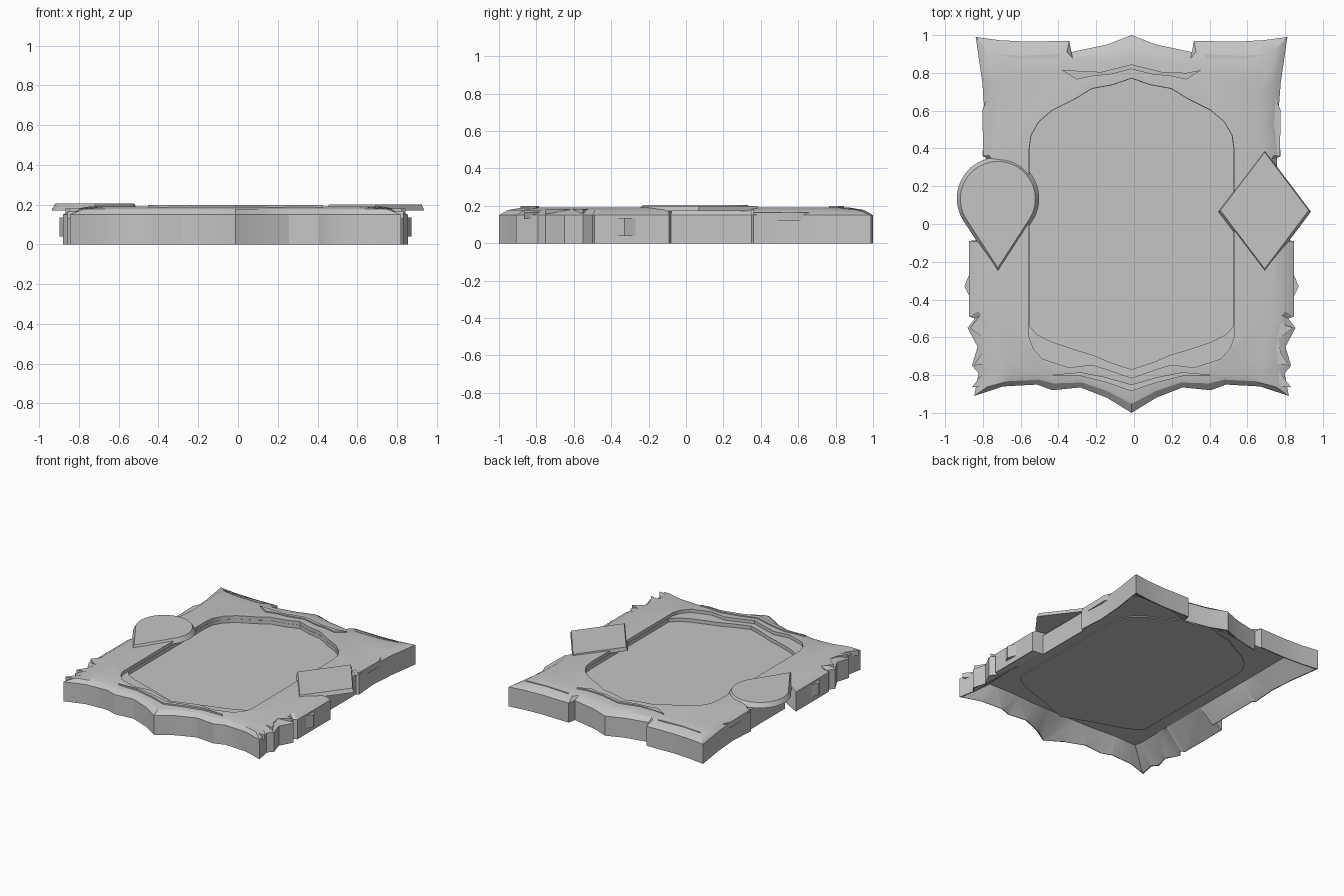
import bpy, bmesh, math

if "Cube" in bpy.data.objects:
    bpy.data.objects.remove(bpy.data.objects["Cube"])

CX = -0.013  # centre line of the frame

grey = bpy.data.materials.new("stone_grey")
grey.diffuse_color = (0.56, 0.56, 0.56, 1)
grey.use_nodes = True
grey.node_tree.nodes["Principled BSDF"].inputs["Base Color"].default_value = grey.diffuse_color


def mirror(half):
    """Close a right-hand half outline (top to bottom) with its left-hand copy."""
    left = [(-x, y) for x, y in reversed(half) if x > 1e-4]
    return [(x + CX, y) for x, y in list(half) + left]


def loft(name, rings):
    """Solid from stacked rings of (outline, z), capped at both ends."""
    bm = bmesh.new()
    loops = [[bm.verts.new((x, y, z)) for x, y in pts] for pts, z in rings]
    n = len(loops[0])
    for a, b in zip(loops, loops[1:]):
        for i in range(n):
            j = (i + 1) % n
            bm.faces.new((a[i], a[j], b[j], b[i]))
    caps = [bm.faces.new(loops[0]), bm.faces.new(loops[-1])]
    bmesh.ops.triangulate(bm, faces=caps)
    bmesh.ops.recalc_face_normals(bm, faces=bm.faces)
    me = bpy.data.meshes.new(name)
    bm.to_mesh(me)
    bm.free()
    ob = bpy.data.objects.new(name, me)
    me.materials.append(grey)
    bpy.context.collection.objects.link(ob)
    return ob


def cut(target, cutter):
    """Subtract a cutter and remove it."""
    mod = target.modifiers.new("cut", 'BOOLEAN')
    mod.object, mod.operation, mod.solver = cutter, 'DIFFERENCE', 'EXACT'
    bpy.context.view_layer.objects.active = target
    bpy.ops.object.modifier_apply(modifier=mod.name)
    bpy.data.objects.remove(cutter)


def scaled(pts, s, c=(CX, 0)):
    return [(c[0] + (x - c[0]) * s, c[1] + (y - c[1]) * s) for x, y in pts]


# Right half of the frame: outer edge x, y and matching shoulder x, y
EDGE = [
    (0, 1.0, 0, .88), (.13, .95, .14, .855), (.32, .91, .30, .83),
    (.33, .97, .36, .82), (.55, .965, .55, .83), (.70, .973, .63, .83),
    (.825, .99, .67, .82), (.79, .75, .68, .70), (.775, .55, .68, .50),
    (.79, .36, .70, .37), (.77, .35, .70, .34), (.77, -.08, .70, -.07),
    (.86, -.09, .74, -.10), (.86, -.49, .74, -.42), (.83, -.50, .74, -.46),
    (.868, -.55, .73, -.53), (.815, -.65, .72, -.62), (.845, -.75, .70, -.70),
    (.81, -.79, .69, -.74), (.833, -.91, .66, -.79), (.68, -.86, .60, -.79),
    (.50, -.85, .48, -.785), (.42, -.88, .40, -.79), (.27, -.865, .25, -.80),
    (.13, -.92, .13, -.83), (0, -1.0, 0, -.88),
]
outer = mirror([r[:2] for r in EDGE])
shoulder = mirror([r[2:] for r in EDGE])


def between(t):
    return [(a[0] + (b[0] - a[0]) * t, a[1] + (b[1] - a[1]) * t)
            for a, b in zip(outer, shoulder)]


frame = loft("frame", [(outer, 0), (outer, .15), (between(.4), .178), (shoulder, .19)])

# Flared hollow underside
inner = [(CX + max(-.67, min(.67, x - CX)), max(-.80, min(.81, y))) for x, y in shoulder]
rim = between(.06)
below = [(a[0] * 1.1 - b[0] * .1, a[1] * 1.1 - b[1] * .1) for a, b in zip(rim, inner)]
cut(frame, loft("hollow", [(below, -.0115), (inner, .115)]))

# Recessed window with a shallow ledge at the front
opening = mirror([
    (0, .77), (.10, .735), (.21, .715), (.30, .66), (.42, .60), (.49, .54),
    (.53, .47), (.54, .40), (.54, -.54), (.50, -.585), (.42, -.625),
    (.30, -.665), (.20, -.695), (.12, -.73), (0, -.77)])
ledge = mirror([
    (0, .772), (.10, .737), (.21, .717), (.30, .662), (.42, .602), (.49, .542),
    (.532, .47), (.542, .40), (.542, -.60), (.52, -.66), (.47, -.715),
    (.33, -.76), (.21, -.745), (.13, -.77), (0, -.815)])
cut(frame, loft("ledge_cutter", [(ledge, .165), (ledge, .3)]))
cut(frame, loft("opening_cutter", [(opening, .138), (opening, .3)]))

# Thin rounded backing plate under the window
backing = scaled(opening, 1.05)
loft("backing_plate", [(backing, .109), (backing, .12)])

# Chevron trims above and below the window
for name, half in (
    ("top_chevron", [(0, .845), (.16, .805), (.29, .80), (.37, .815),
                     (.29, .765), (.20, .785), (.12, .79), (0, .82)]),
    ("bottom_chevron", [(0, -.885), (.13, -.84), (.27, -.805), (.44, -.80),
                        (.27, -.785), (.14, -.81), (0, -.85)])):
    for side in (1, -1):
        pts = [(CX + side * x, y) for x, y in half]
        loft(name, [(pts, .175), (pts, .199)])

# Side spikes and feather barbs, mirrored left and right
SPIKES = [
    ("side_spike", [(.84, -.26), (.86, -.27), (.885, -.33), (.86, -.38), (.84, -.38)], .04, .135),
    ("upper_barb", [(.68, -.62), (.75, -.42), (.77, -.52), (.855, -.55), (.79, -.60)], .14, .182),
    ("middle_barb", [(.68, -.76), (.77, -.58), (.79, -.68), (.835, -.75), (.77, -.74)], .14, .18),
    ("lower_barb", [(.70, -.80), (.75, -.74), (.845, -.865), (.80, -.86)], .13, .168),
    ("top_barb", [(.74, .72), (.765, .36), (.785, .36), (.79, .60)], .12, .165),
    ("corner_ridge", [(.38, .90), (.40, .875), (.60, .875), (.74, .90), (.58, .89)], .15, .186),
]
for side in (1, -1):
    for name, pts, z0, z1 in SPIKES:
        p = [(CX + side * x, y) for x, y in pts]
        loft(name, [(p, z0), (p, z1)])

# Teardrop plate: round top running to a point
tc = (-.72, .135)
drop = [(tc[0] + .218 * math.cos(math.radians(a)), tc[1] + .218 * math.sin(math.radians(a)))
        for a in range(-30, 211, 8)] + [(-.72, -.265)]
loft("teardrop_plate", [(drop, .172), (scaled(drop, .91, (-.73, .11)), .205)])

# Diamond plate
diamond = [(.445, .065), (.692, .39), (.937, .065), (.692, -.26)]
loft("diamond_plate", [(diamond, .172), (scaled(diamond, .95, (.69, .20)), .2)])

# Smooth only the gentle edges
for ob in bpy.context.scene.objects:
    ob.select_set(True)
bpy.context.view_layer.objects.active = frame
bpy.ops.object.shade_smooth_by_angle(angle=math.radians(25))
